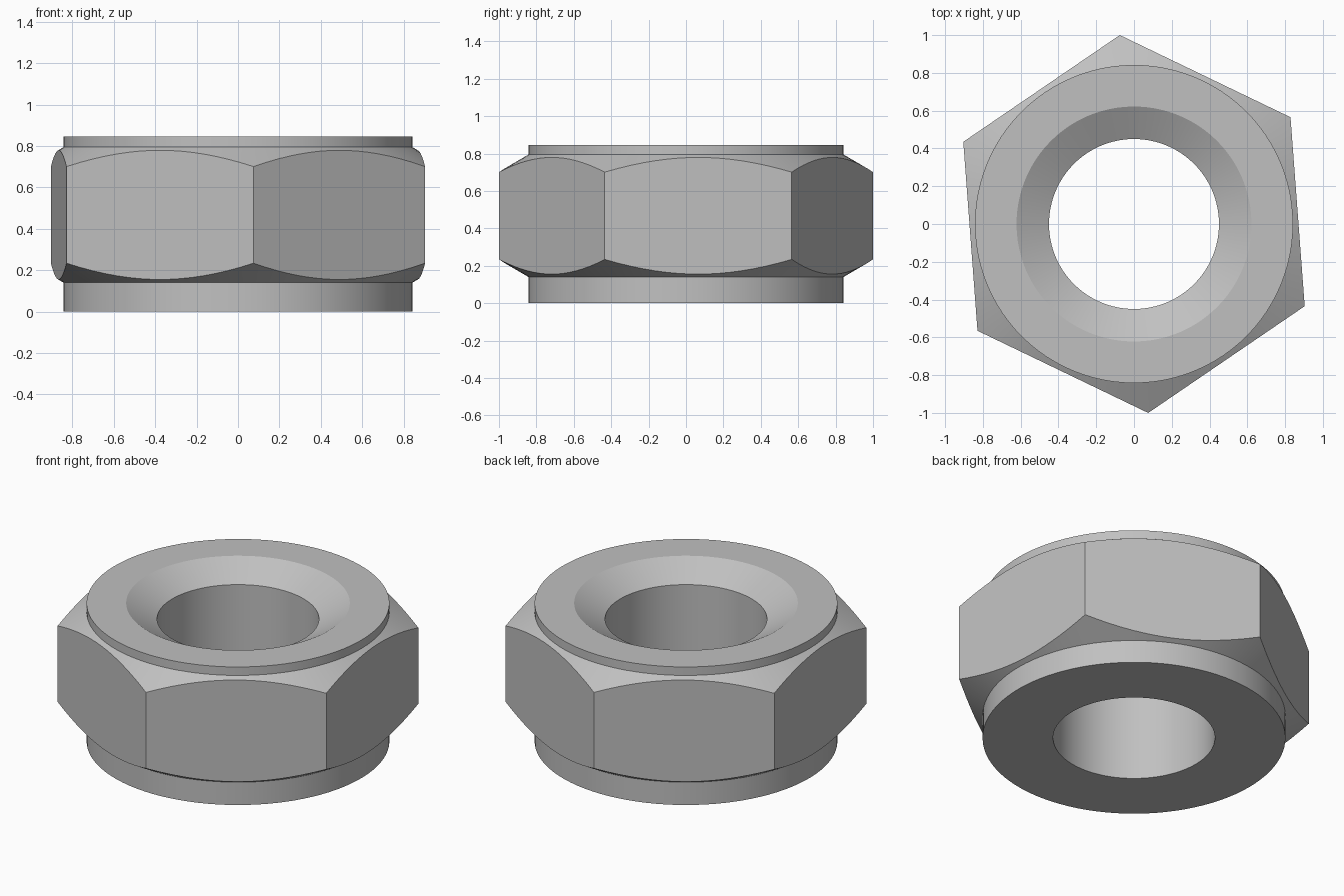
import bpy, bmesh, math

default = bpy.data.objects.get("Cube")
if default:
    bpy.data.objects.remove(default, do_unlink=True)

SEGMENTS = 96
TURN = math.radians(4.3)      # rotation of the hexagon about z
CORNER = 1.003                # hexagon corner radius
APOTHEM = CORNER * math.cos(math.pi / 6)
SLEEVE = 0.842                # outer radius of the round sleeve
HEIGHT = 0.847
SLOPE = 0.585                 # rise of the chamfer cones

steel = bpy.data.materials.new("steel_grey")
steel.use_nodes = True
grey = (0.53, 0.53, 0.53, 1)
steel.diffuse_color = grey
bsdf = next(n for n in steel.node_tree.nodes if n.type == "BSDF_PRINCIPLED")
bsdf.inputs["Base Color"].default_value = grey


def lathe(name, section):
    """Sweep a closed (radius, z) section, given per angle, around z."""
    bm = bmesh.new()
    columns = []
    for i in range(SEGMENTS):
        a = 2 * math.pi * i / SEGMENTS
        c, s = math.cos(a + TURN), math.sin(a + TURN)
        columns.append([bm.verts.new((r * c, r * s, z)) for r, z in section(a)])
    for i, col in enumerate(columns):
        nxt = columns[(i + 1) % SEGMENTS]
        for j in range(len(col)):
            k = (j + 1) % len(col)
            bm.faces.new((col[j], nxt[j], nxt[k], col[k]))
    bmesh.ops.recalc_face_normals(bm, faces=bm.faces)
    mesh = bpy.data.meshes.new(name)
    bm.to_mesh(mesh)
    bm.free()
    mesh.materials.append(steel)
    obj = bpy.data.objects.new(name, mesh)
    bpy.context.collection.objects.link(obj)
    bpy.ops.object.select_all(action="DESELECT")
    obj.select_set(True)
    bpy.context.view_layer.objects.active = obj
    bpy.ops.object.shade_smooth_by_angle(angle=math.radians(20))


# Round sleeve with a straight bore and a countersunk top
def sleeve_section(a):
    return [(0.45, 0), (SLEEVE, 0), (SLEEVE, HEIGHT), (0.622, HEIGHT), (0.45, 0.75)]


# Hexagonal body, its corners cut by a cone above and below
def hex_section(a):
    def low(r):
        return 0.14 + SLOPE * (r - SLEEVE)

    def high(r):
        return 0.795 - SLOPE * (r - SLEEVE)

    corner_angle = (a - math.pi / 2) % (math.pi / 3) - math.pi / 6
    r = APOTHEM / math.cos(corner_angle)
    inner = 0.8
    return [(inner, low(inner)), (r, low(r)), (r, high(r)), (inner, high(inner))]


lathe("threadless_sleeve", sleeve_section)
lathe("hexagonal_body", hex_section)
